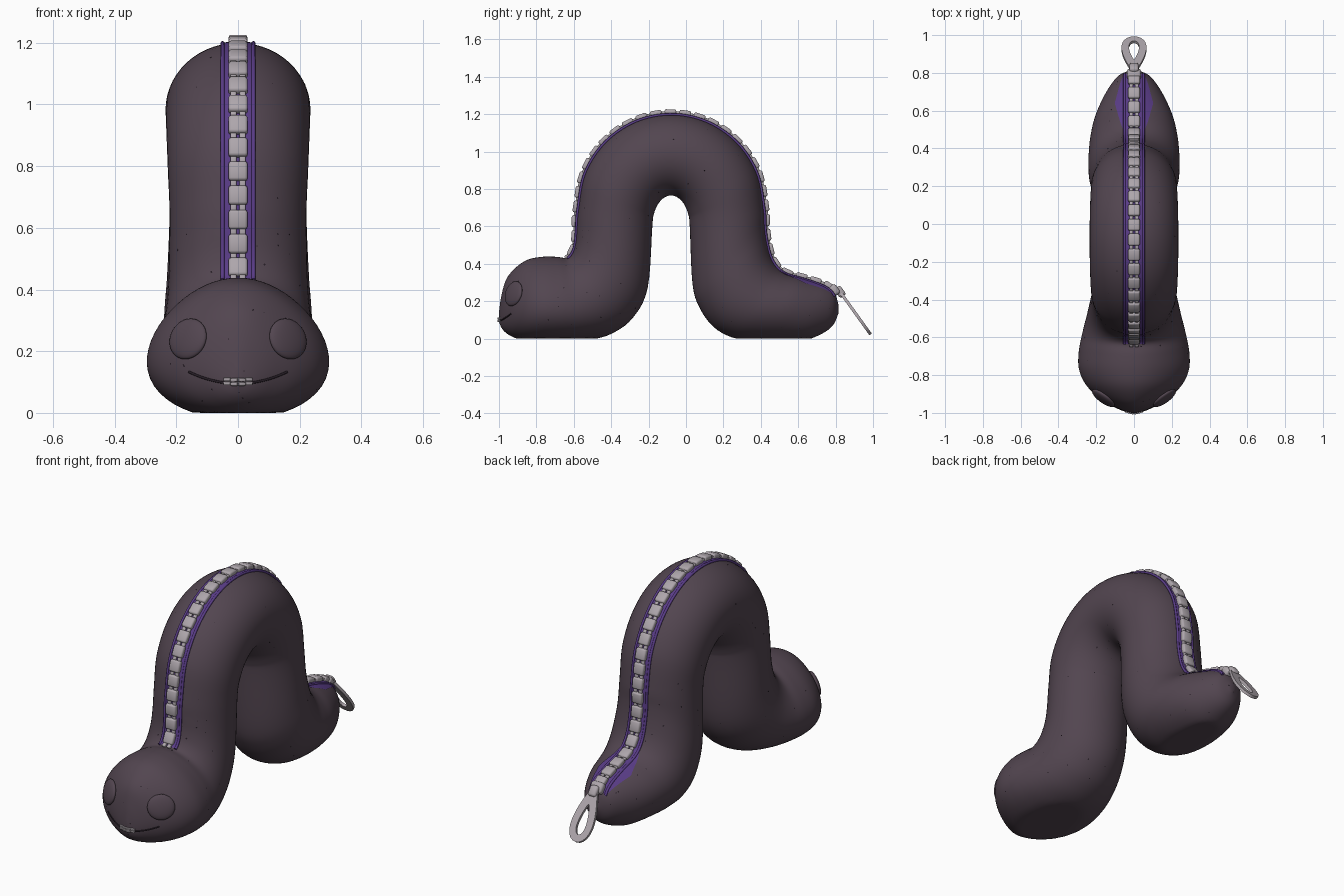
import bpy, bmesh, math, random
from mathutils import Vector, Matrix
from mathutils.bvhtree import BVHTree

if "Cube" in bpy.data.objects:
    bpy.data.objects.remove(bpy.data.objects["Cube"], do_unlink=True)


def material(name, rgb):
    m = bpy.data.materials.new(name)
    m.use_nodes = True
    m.diffuse_color = (*rgb, 1)
    m.node_tree.nodes["Principled BSDF"].inputs["Base Color"].default_value = (*rgb, 1)
    return m


SKIN = material("dusky plum", (0.085, 0.06, 0.08))
TAPE = material("violet tape", (0.10, 0.045, 0.24))
METAL = material("pale metal", (0.42, 0.38, 0.41))
DARK = material("dark thread", (0.02, 0.013, 0.02))


def finish(name, bm, mat, angle=50):
    bmesh.ops.recalc_face_normals(bm, faces=bm.faces)
    me = bpy.data.meshes.new(name)
    bm.to_mesh(me)
    bm.free()
    ob = bpy.data.objects.new(name, me)
    bpy.context.collection.objects.link(ob)
    me.materials.append(mat)
    bpy.ops.object.select_all(action="DESELECT")
    ob.select_set(True)
    bpy.context.view_layer.objects.active = ob
    bpy.ops.object.shade_smooth_by_angle(angle=math.radians(angle))
    return ob


# Body stations: back y, back z, belly y, belly z, half width
head = [(-1.0, .14, -1.0, .09, .012), (-.988, .225, -.985, .055, .06),
        (-.962, .315, -.955, .025, .12), (-.915, .375, -.905, 0, .195),
        (-.85, .42, -.84, -.015, .255), (-.77, .437, -.76, -.02, .287),
        (-.69, .437, -.66, -.02, .287), (-.635, .432, -.53, -.01, .27),
        (-.605, .47, -.40, .025, .25), (-.592, .53, -.285, .11, .235),
        (-.588, .6, -.205, .27, .225)]
tail = [(.425, .6, .035, .29, .23), (.435, .52, .075, .16, .238),
        (.455, .44, .15, .06, .242), (.49, .38, .25, .005, .24),
        (.54, .345, .37, -.012, .232), (.61, .325, .5, -.015, .21),
        (.68, .305, .63, -.01, .17), (.75, .28, .725, .025, .122),
        (.795, .245, .785, .07, .075), (.815, .18, .815, .135, .015)]
arch = []
for i in range(9):
    a = math.pi * (1 - i / 8)
    c, s = math.cos(a), math.sin(a)
    arch.append((-.08 + .5 * c, .69 + .51 * s, -.08 + .1 * c, .6 + .165 * s, .222 + .013 * s))
stations = [Vector(p) for p in head + arch + tail]
LAST = len(stations) - 1
NECK = 7


def station(t):
    """Smoothly interpolated station along the body."""
    i = min(int(t), LAST - 1)
    f = t - i
    p0, p1, p2, p3 = (stations[max(0, min(LAST, i + k))] for k in (-1, 0, 1, 2))
    return p1 + (p2 - p0) * (f / 2) + (2 * p0 - 5 * p1 + 4 * p2 - p3) * (f * f / 2) \
        + (3 * p1 - p0 - 3 * p2 + p3) * (f ** 3 / 2)


def skin_point(t, a, lift=0):
    p = station(t)
    back, belly = Vector((0, p[0], p[1])), Vector((0, p[2], p[3]))
    half = (back - belly) / 2
    droop = .2 * max(0, min(1, (10 - t) / 4))
    q = (back + belly) / 2 + half * math.sin(a) + half.normalized() * lift
    q.x = p[4] * math.cos(a) * (1 - droop * math.sin(a))
    q.z = max(q.z, 0)
    return q


def skin_grid(bm, rows, closed=False):
    rows = [[bm.verts.new(p) for p in row] for row in rows]
    n = len(rows[0])
    for r, s in zip(rows, rows[1:]):
        for j in range(n if closed else n - 1):
            k = (j + 1) % n
            bm.faces.new((r[j], r[k], s[k], s[j]))
    return rows


# Body
SIDES, STEPS = 56, 5
bm = bmesh.new()
rows = skin_grid(bm, [[skin_point(i / STEPS, math.tau * j / SIDES) for j in range(SIDES)]
                      for i in range(LAST * STEPS + 1)], True)
bm.faces.new(rows[0])
bm.faces.new(rows[-1])
bmesh.ops.recalc_face_normals(bm, faces=bm.faces)
bm.normal_update()
tree = BVHTree.FromBMesh(bm)
spots = [(f.calc_center_median(), f.normal.copy()) for f in bm.faces if f.calc_center_median().z > .03]
finish("body", bm, SKIN, 75)


# Zip tape down the back, wider above the tail
def tape_half(t):
    bulge = max(0, 1 - abs(t - (LAST - 3.5)) / 2.5)
    return min(.052 + .05 * bulge, station(t)[4] * .7)


def back_angle(t, x):
    p = station(t)
    droop = .2 * max(0, min(1, (10 - t) / 4))
    return math.acos(max(-1, min(1, x / (p[4] * (1 - droop)))))


ts = [NECK + (LAST - 1 - NECK) * i / 140 for i in range(141)]
bm = bmesh.new()
skin_grid(bm, [[skin_point(t, back_angle(t, tape_half(t) * j / 5), .005) for j in range(-5, 6)] for t in ts])
finish("zip_tape", bm, TAPE)


def tube(name, points, radius, mat, cyclic=False):
    cu = bpy.data.curves.new(name, "CURVE")
    cu.dimensions = "3D"
    cu.bevel_depth = radius
    cu.bevel_resolution = 2
    cu.use_fill_caps = True
    sp = cu.splines.new("POLY")
    sp.points.add(len(points) - 1)
    for sp_pt, p in zip(sp.points, points):
        sp_pt.co = (*p, 1)
    sp.use_cyclic_u = cyclic
    cu.materials.append(mat)
    ob = bpy.data.objects.new(name, cu)
    bpy.context.collection.objects.link(ob)


for side, label in ((1, "left"), (-1, "right")):
    edge = [skin_point(t, back_angle(t, side * min(.05, tape_half(t))), .004) for t in ts]
    tube(label + "_tape_piping", edge, .007, TAPE)


def add_block(bm, matrix, size, bevel):
    r = bmesh.ops.create_cube(bm, size=1, matrix=matrix @ Matrix.Diagonal((*size, 1)))
    edges = list({e for v in r["verts"] for e in v.link_edges})
    bmesh.ops.bevel(bm, geom=edges, offset=bevel, segments=2, profile=.5, affect="EDGES")


def frame(pos, x, y, z):
    m = Matrix((x, y, z)).transposed().to_4x4()
    m.translation = pos
    return m


# Zip teeth spaced evenly along the back
path = [skin_point(t, math.pi / 2, .01) for t in ts]
X = Vector((1, 0, 0))
lengths = [0]
for a, b in zip(path, path[1:]):
    lengths.append(lengths[-1] + (b - a).length)


def along(d):
    i = max(k for k in range(len(path) - 1) if lengths[k] <= d)
    direction = (path[i + 1] - path[i]).normalized()
    return frame(path[i] + direction * (d - lengths[i]), X, direction, X.cross(direction))


COUNT = 32
pitch = lengths[-1] / COUNT
teeth, links = bmesh.new(), bmesh.new()
for i in range(COUNT):
    add_block(teeth, along((i + .5) * pitch), (.062, pitch * .8, .032), .009)
    for x in (-.015, .015):
        add_block(links, along((i + .02) * pitch) @ Matrix.Translation((x, 0, -.004)), (.02, pitch * .4, .02), .004)
finish("zip_teeth", teeth, METAL)
finish("zip_links", links, METAL)

# Zip slider and teardrop pull tab
tip = Vector((0, .815, .262))
run = (Vector((0, .99, .018)) - tip).normalized()
pull = frame(tip, X, run, X.cross(run))
bm = bmesh.new()
add_block(bm, along(lengths[-1] - .005), (.075, .06, .045), .014)
add_block(bm, pull @ Matrix.Translation((0, .015, 0)), (.05, .06, .04), .012)
finish("zip_slider", bm, METAL)


def teardrop(start, end, width, z, n=28):
    out = []
    for i in range(n):
        a = math.tau * i / n
        u = (1 - math.cos(a)) / 2
        out.append(pull @ Vector((width * math.sin(a) * (.45 + .75 * u), start + (end - start) * u, z)))
    return out


bm = bmesh.new()
loops = [teardrop(-.01, .295, .074, -.008), teardrop(-.01, .295, .074, .008),
         teardrop(.09, .255, .03, .008), teardrop(.09, .255, .03, -.008)]
skin_grid(bm, loops + loops[:1], True)
bmesh.ops.remove_doubles(bm, verts=bm.verts, dist=.0001)
finish("pull_tab", bm, METAL)


# Face
def on_face(x, z):
    return tree.ray_cast(Vector((x, -3, z)), Vector((0, 1, 0)))[:2]


for side, label in ((1, "left"), (-1, "right")):
    pos, normal = on_face(side * .162, .24)
    turn = normal.to_track_quat("Z", "Y").to_matrix().to_4x4()
    bm = bmesh.new()
    bmesh.ops.create_uvsphere(bm, u_segments=32, v_segments=16, radius=1,
                              matrix=Matrix.Translation(pos) @ turn @ Matrix.Diagonal((.072, .068, .02, 1)))
    finish(label + "_eye", bm, SKIN)


def smile(x):
    return on_face(x, .095 + 1.5 * x * x)


tube("mouth", [smile(.16 * i / 16)[0] for i in range(-16, 17)], .004, DARK)
bm = bmesh.new()
for i in range(4):
    pos, normal = smile((i - 1.5) * .023)
    turn = normal.to_track_quat("Z", "Y").to_matrix().to_4x4()
    for lift in (.012, -.001):
        add_block(bm, Matrix.Translation(pos + Vector((0, 0, lift))) @ turn, (.023, .011, .014), .002)
finish("mouth_teeth", bm, METAL)

# Fabric specks
random.seed(4)
bm = bmesh.new()
for pos, normal in random.sample(spots, 110):
    turn = normal.to_track_quat("Z", "Y").to_matrix().to_4x4()
    bmesh.ops.create_icosphere(bm, subdivisions=1, radius=random.uniform(.002, .004),
                               matrix=Matrix.Translation(pos) @ turn @ Matrix.Diagonal((1, 1, .4, 1)))
finish("specks", bm, DARK)
